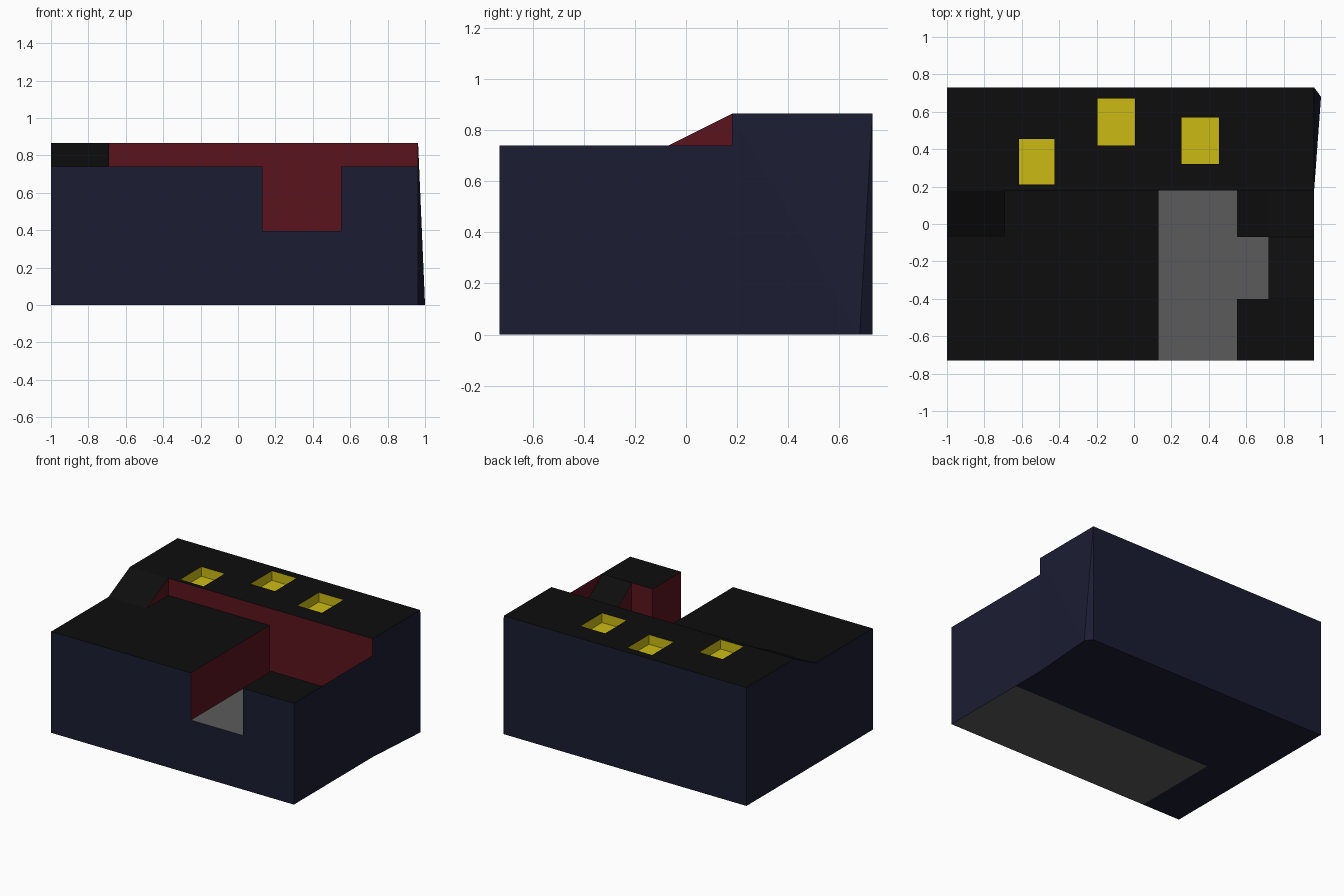
import bpy, bmesh
from mathutils import Vector

if "Cube" in bpy.data.objects:
    bpy.data.objects.remove(bpy.data.objects["Cube"])

def material(name, r, g, b):
    m = bpy.data.materials.new(name)
    m.diffuse_color = (r, g, b, 1)
    m.use_nodes = True
    m.node_tree.nodes["Principled BSDF"].inputs["Base Color"].default_value = m.diffuse_color
    return m

NAVY = material("navy", .011, .012, .032)
BLACK = material("black", .004, .004, .004)
RED = material("red", .1, .007, .012)
YELLOW = material("yellow", .6, .5, .007)
GREY = material("dark_grey", .105, .105, .105)

X, Y, Z = Vector((1, 0, 0)), Vector((0, 1, 0)), Vector((0, 0, 1))

def part(name, mat, panels):
    """Flat panels, each (points, direction it faces), joined into one object."""
    bm = bmesh.new()
    for pts, facing in panels:
        f = bm.faces.new([bm.verts.new(p) for p in pts])
        f.normal_update()
        if f.normal.dot(facing) < 0:
            f.normal_flip()
    bmesh.ops.remove_doubles(bm, verts=bm.verts, dist=1e-5)
    me = bpy.data.meshes.new(name)
    bm.to_mesh(me)
    bm.free()
    me.materials.append(mat)
    ob = bpy.data.objects.new(name, me)
    bpy.context.collection.objects.link(ob)

# Panel makers: a polygon in a plane of constant x, y or z
def at_x(x, pts, s=1): return [(x, a, b) for a, b in pts], X * s
def at_y(y, pts, s=1): return [(a, y, b) for a, b in pts], Y * s
def at_z(z, pts, s=1): return [(a, b, z) for a, b in pts], Z * s
def rect(a0, a1, b0, b1): return [(a0, b0), (a1, b0), (a1, b1), (a0, b1)]

L, R, F, B = -1, .963, -.73, .73      # outline
LOW, HIGH, FLOOR, MID = .74, .865, .395, .48
STEP, RAMP = .18, -.07                # deck step and start of the ramps
RX = -.69                             # inner edge of the left ramp
T0, T1, A1 = .13, .55, .72            # trench and alcove
AY = -.4
PIT = .07
BULGE = (1, .68, 0)

# Outer walls
part("outer_walls", NAVY, [
    at_y(F, [(L, 0), (R, 0), (R, LOW), (T1, LOW), (T1, FLOOR), (T0, FLOOR), (T0, LOW), (L, LOW)], -1),
    at_x(L, [(F, 0), (B, 0), (B, HIGH), (STEP, HIGH), (RAMP, LOW), (F, LOW)], -1),
    at_y(B, rect(L, R, 0, HIGH)),
    at_x(R, rect(F, STEP, 0, LOW)),
    ([(R, STEP, HIGH), (R, STEP, 0), BULGE], X),
    ([(R, STEP, HIGH), BULGE, (R, B, HIGH)], X),
    ([BULGE, (R, B, 0), (R, B, HIGH)], X),
])

# Underside
part("underside", NAVY, [
    at_z(0, rect(L, RX, F, RAMP), -1),
    at_z(0, [(L, RAMP), (R, RAMP), (R, STEP), BULGE[:2], (R, B), (L, B)], -1),
])
part("underside_plate", GREY, [at_z(0, rect(RX, R, F, RAMP), -1)])

# Lower decks
part("front_deck", BLACK, [
    at_z(LOW, [(L, F), (T0, F), (T0, STEP), (RX, STEP), (RX, RAMP), (L, RAMP)]),
    at_z(LOW, rect(T1, R, F, AY)),
])

# Ramps
part("left_ramp", BLACK, [
    ([(L, RAMP, LOW), (RX, RAMP, LOW), (RX, STEP, HIGH), (L, STEP, HIGH)], Z)])
part("trench_ramps", BLACK, [
    ([(T1, RAMP, FLOOR), (A1, RAMP, MID), (A1, STEP, MID), (T1, STEP, FLOOR)], Z),
    at_z(MID, rect(A1, R, RAMP, STEP)),
    ([(A1, AY, LOW), (R, AY, LOW), (R, RAMP, MID), (A1, RAMP, MID)], Z),
])

# Trench floor with its alcove
part("trench_floor", GREY, [
    at_z(FLOOR, [(T0, F), (T1, F), (T1, AY), (A1, AY), (A1, RAMP), (T1, RAMP), (T1, STEP), (T0, STEP)])])

# Red inner walls
part("inner_walls", RED, [
    at_y(STEP, [(RX, LOW), (T0, LOW), (T0, FLOOR), (T1, FLOOR), (A1, MID), (R, MID), (R, HIGH), (RX, HIGH)], -1),
    at_x(RX, [(RAMP, LOW), (STEP, LOW), (STEP, HIGH)]),
    at_x(T0, rect(F, STEP, FLOOR, LOW)),
    at_x(T1, rect(F, AY, FLOOR, LOW), -1),
    at_y(AY, rect(T1, A1, FLOOR, LOW)),
    at_x(A1, [(AY, FLOOR), (RAMP, FLOOR), (RAMP, MID), (AY, LOW)], -1),
    at_y(RAMP, [(T1, FLOOR), (A1, FLOOR), (A1, MID)], -1),
])
part("right_inner_wall", RED, [
    at_x(R - .004, [(AY, LOW), (RAMP, MID), (STEP, MID), (STEP, LOW)], -1)])

# Rear deck, with openings left for the pits
pits = [(-.615, -.425, .21, .455), (-.195, .005, .42, .67), (.255, .455, .32, .57)]
xs = sorted([L, R] + [v for p in pits for v in p[:2]])
ys = sorted([STEP, B] + [v for p in pits for v in p[2:]])
deck = []
for x0, x1 in zip(xs, xs[1:]):
    for y0, y1 in zip(ys, ys[1:]):
        cx, cy = (x0 + x1) / 2, (y0 + y1) / 2
        if not any(a < cx < b and c < cy < d for a, b, c, d in pits):
            deck.append(at_z(HIGH, rect(x0, x1, y0, y1)))
part("rear_deck", BLACK, deck)

# Yellow pits
for i, (a, b, c, d) in enumerate(pits):
    z = HIGH - PIT
    part(f"pit_{i + 1}", YELLOW, [
        at_z(z, rect(a, b, c, d)),
        at_x(a, rect(c, d, z, HIGH)), at_x(b, rect(c, d, z, HIGH), -1),
        at_y(c, rect(a, b, z, HIGH)), at_y(d, rect(a, b, z, HIGH), -1),
    ])
